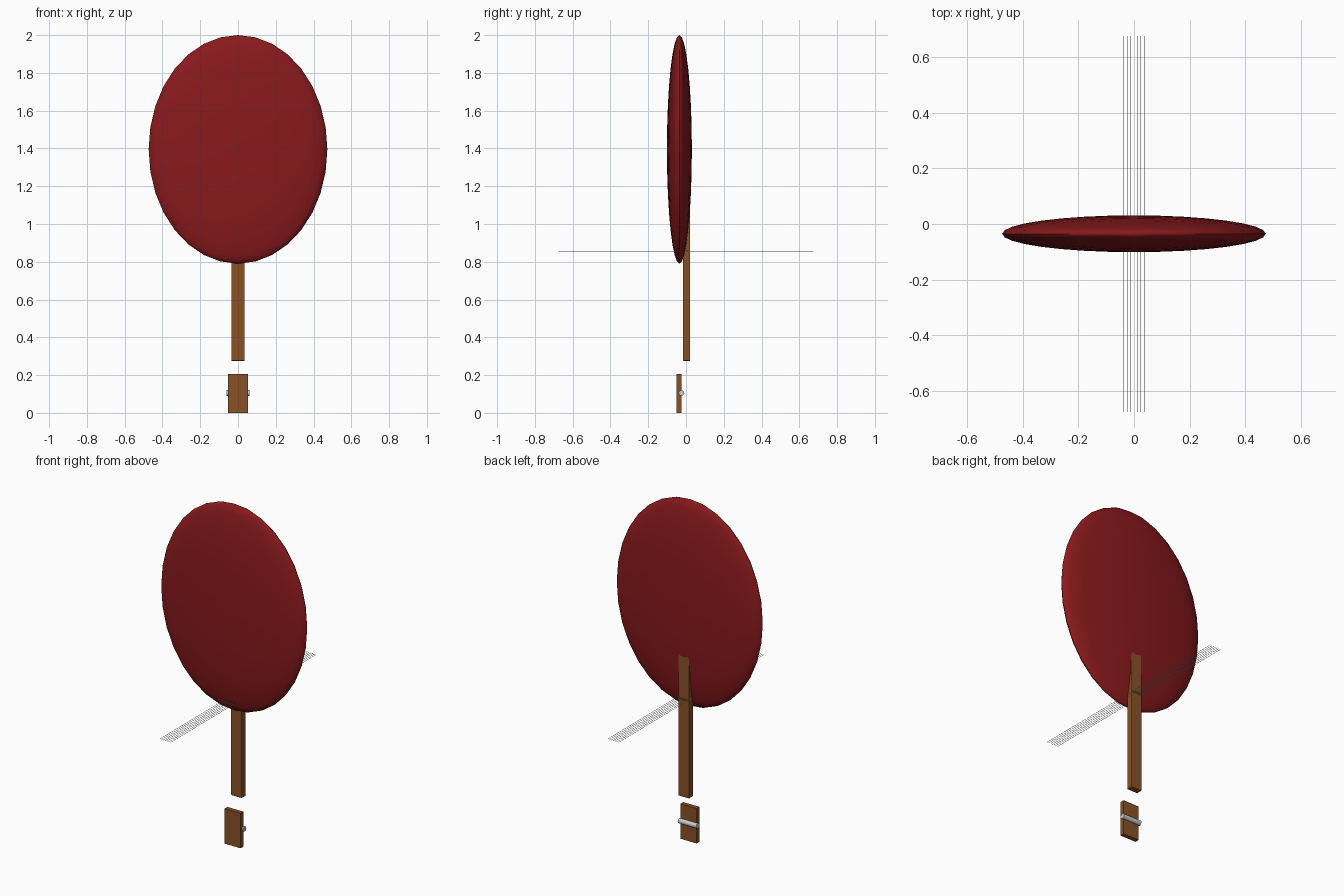
import bpy, math

if "Cube" in bpy.data.objects:
    bpy.data.objects.remove(bpy.data.objects["Cube"])

def material(name, rgb):
    m = bpy.data.materials.new(name)
    m.diffuse_color = (*rgb, 1)
    m.use_nodes = True
    m.node_tree.nodes["Principled BSDF"].inputs["Base Color"].default_value = m.diffuse_color
    return m

RED = material("red", (0.25, 0.01, 0.012))
WOOD = material("wood", (0.25, 0.085, 0.02))

def finish(obj, name, mat=None, smooth=True):
    obj.name = name
    bpy.ops.object.transform_apply(location=False, rotation=True, scale=True)
    if mat:
        obj.data.materials.append(mat)
    if smooth:
        bpy.ops.object.shade_smooth_by_angle(angle=math.radians(35))
    return obj

def box(name, lo, hi, mat, bevel=0.0):
    bpy.ops.mesh.primitive_cube_add(size=1, location=[(a + b) / 2 for a, b in zip(lo, hi)])
    obj = bpy.context.object
    obj.scale = [b - a for a, b in zip(lo, hi)]
    finish(obj, name, mat, smooth=False)
    if bevel:
        mod = obj.modifiers.new("bevel", "BEVEL")
        mod.width, mod.segments = bevel, 2
    return obj

def rod(name, loc, radius, length, rot, sides):
    bpy.ops.mesh.primitive_cylinder_add(vertices=sides, radius=radius, depth=length,
                                        location=loc, rotation=rot)
    return finish(bpy.context.object, name)

# Flattened oval head
bpy.ops.mesh.primitive_uv_sphere_add(segments=32, ring_count=16, radius=1,
                                     location=(0, -0.035, 1.395))
bpy.context.object.scale = (0.473, 0.066, 0.605)
finish(bpy.context.object, "oval_head", RED)

# Handle running up into the back of the head
box("handle", (-0.035, -0.016, 0.275), (0.035, 0.022, 1.16), WOOD, bevel=0.004)

# Separate foot block with a cross pin on its back
box("foot_block", (-0.052, -0.05, 0), (0.052, -0.024, 0.205), WOOD)
rod("cross_pin", (0, -0.024, 0.105), 0.015, 0.12, (0, math.pi / 2, 0), 16)

# Row of thin wires running front to back
for i in range(7):
    rod(f"wire_{i + 1}", (-0.036 + 0.012 * i, 0, 0.855), 0.001, 1.35,
        (math.pi / 2, 0, 0), 6)
